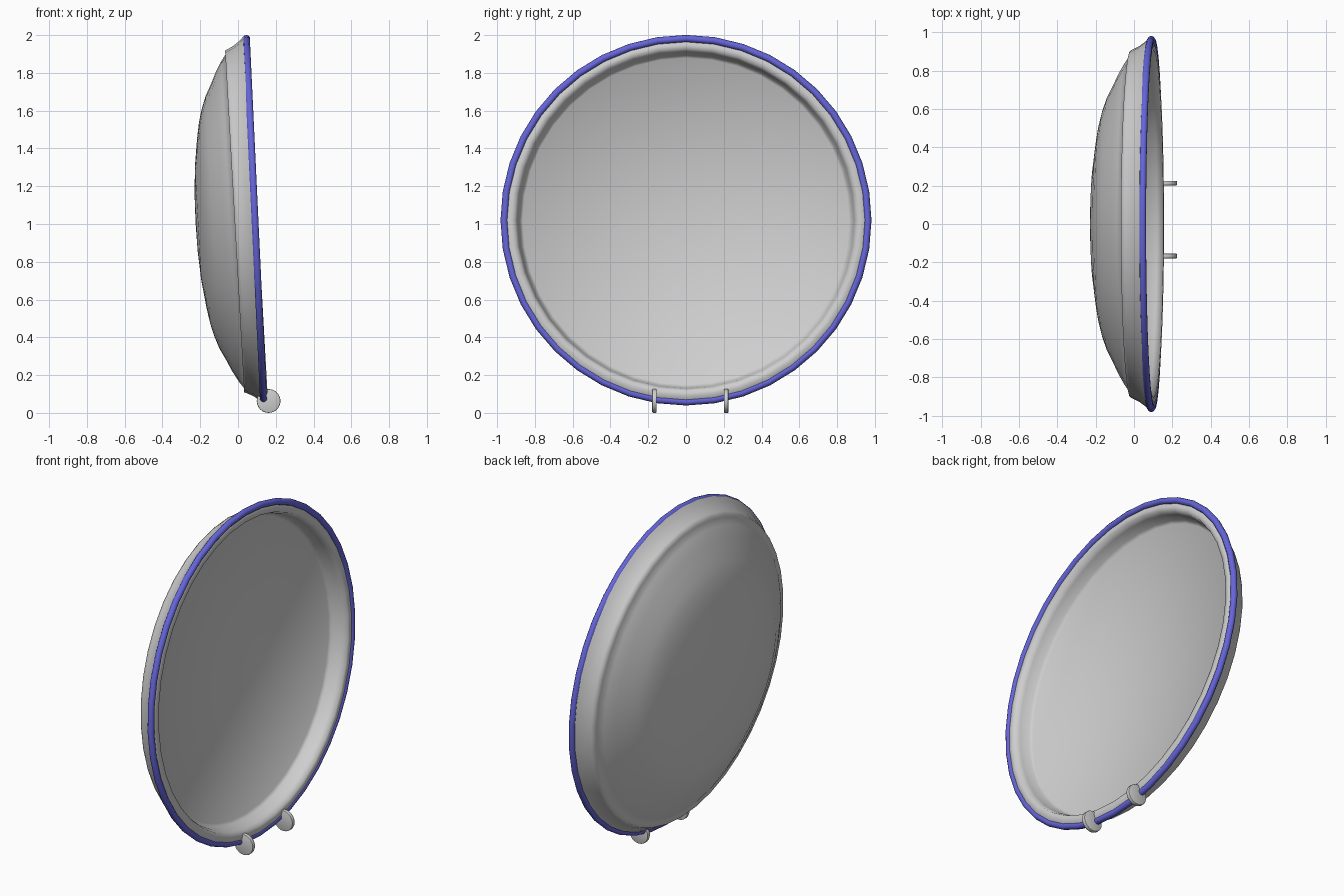
import bpy
import bmesh
import math
from mathutils import Matrix, Vector

cube = bpy.data.objects.get("Cube")
if cube:
    bpy.data.objects.remove(cube, do_unlink=True)


def make_material(name, color):
    mat = bpy.data.materials.new(name)
    mat.use_nodes = True
    mat.diffuse_color = color
    mat.node_tree.nodes["Principled BSDF"].inputs["Base Color"].default_value = color
    return mat


grey = make_material("light grey", (0.62, 0.62, 0.62, 1))
blue = make_material("rim blue", (0.13, 0.13, 0.7, 1))

CENTRE = Vector((0.09, 0, 1.02))


def lathe(name, profile, segments, mat, tilt, closed=False):
    """Spin (radius, depth) points about the x axis, then lean the part back."""
    bm = bmesh.new()
    verts = [bm.verts.new((depth, 0, radius)) for radius, depth in profile]
    pairs = list(zip(verts, verts[1:]))
    if closed:
        pairs.append((verts[-1], verts[0]))
    edges = [bm.edges.new(p) for p in pairs]
    bmesh.ops.spin(bm, geom=verts + edges, cent=(0, 0, 0), axis=(1, 0, 0),
                   angle=math.tau, steps=segments, use_merge=False)
    bmesh.ops.remove_doubles(bm, verts=bm.verts, dist=0.0005)
    bmesh.ops.recalc_face_normals(bm, faces=bm.faces)
    bm.transform(Matrix.Translation(CENTRE) @ Matrix.Rotation(-math.radians(tilt), 4, "Y"))
    finish(name, bm, mat, 100)


def finish(name, bm, mat, smooth_angle):
    mesh = bpy.data.meshes.new(name)
    bm.to_mesh(mesh)
    bm.free()
    mesh.materials.append(mat)
    obj = bpy.data.objects.new(name, mesh)
    bpy.context.collection.objects.link(obj)
    bpy.ops.object.select_all(action="DESELECT")
    obj.select_set(True)
    bpy.context.view_layer.objects.active = obj
    bpy.ops.object.shade_smooth_by_angle(angle=math.radians(smooth_angle))


# Closed body: rounded back, small step, flared edge, raised lip, recessed flat front
back = [(0, -0.315), (0.15, -0.312), (0.3, -0.302), (0.45, -0.282), (0.53, -0.268),
        (0.6, -0.25), (0.67, -0.225), (0.73, -0.194), (0.79, -0.166), (0.85, -0.132),
        (0.885, -0.107), (0.906, -0.108), (0.914, -0.09), (0.93, -0.06),
        (0.952, -0.03), (0.974, -0.008)]
front = [(0.95, 0.008), (0.93, 0.015), (0.905, 0.013), (0.892, -0.02),
         (0.88, -0.075), (0.865, -0.09), (0, -0.09)]
lathe("dish", back + front, 40, grey, 3.2)

# Round tube around the edge
TUBE = 0.019
tube_profile = [(0.963 + TUBE * math.cos(a), TUBE * math.sin(a))
                for a in (math.tau * i / 10 for i in range(10))]
lathe("rim_tube", tube_profile, 40, blue, 2.7, closed=True)

# Two small round clips at the foot of the rim
for name, y in (("left_clip", 0.213), ("right_clip", -0.167)):
    bm = bmesh.new()
    bmesh.ops.create_cone(bm, cap_ends=True, segments=24, radius1=0.063,
                          radius2=0.063, depth=0.024)
    rims = [e for e in bm.edges if abs(e.verts[0].co.z - e.verts[1].co.z) < 0.001]
    bmesh.ops.bevel(bm, geom=rims, offset=0.005, segments=2, affect="EDGES", profile=0.5)
    bm.transform(Matrix.Translation((0.162, y, 0.063)) @ Matrix.Rotation(math.pi / 2, 4, "X"))
    finish(name, bm, grey, 40)
